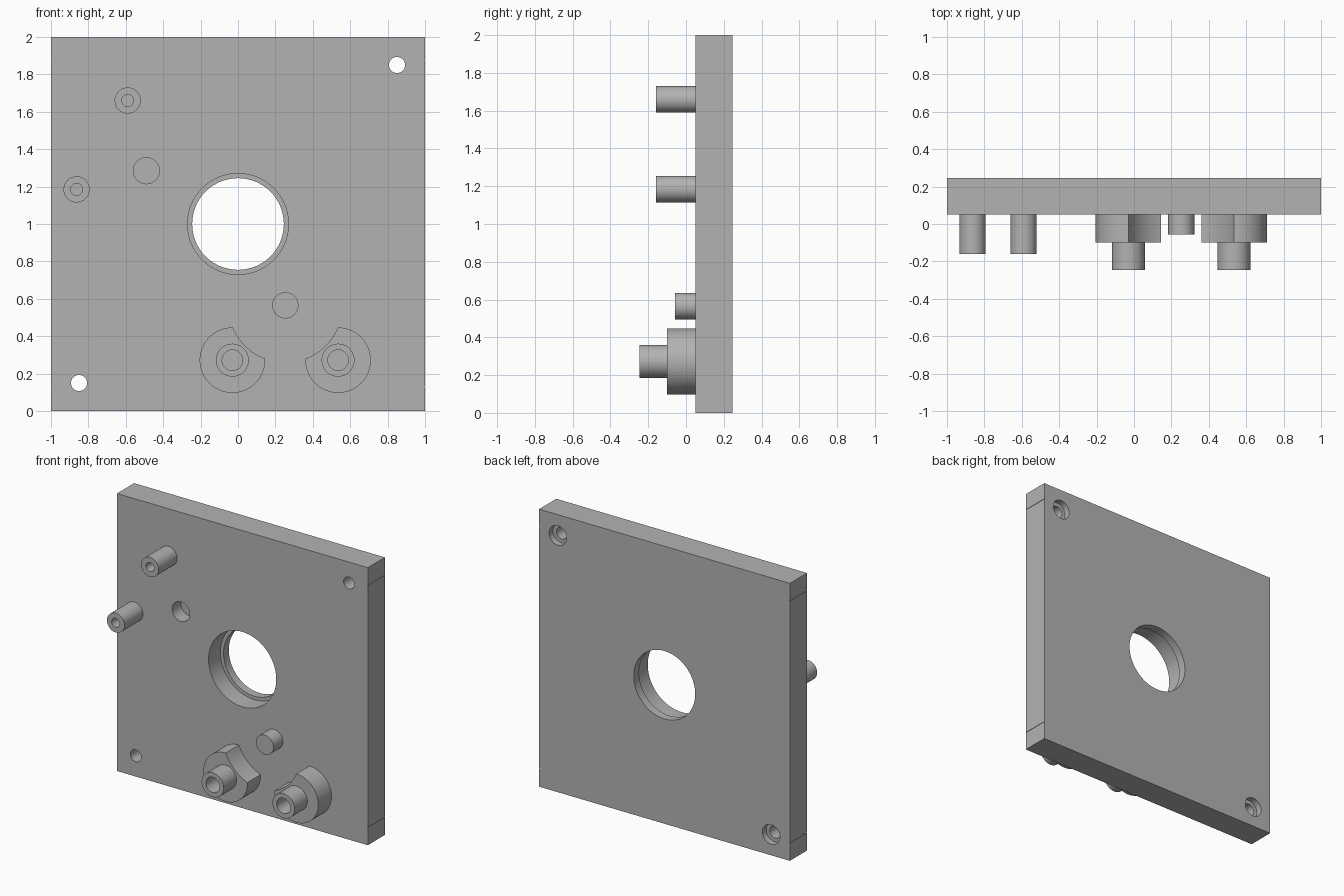
import bpy, math
from mathutils import Matrix, Vector

cube = bpy.data.objects.get("Cube")
if cube:
    bpy.data.objects.remove(cube, do_unlink=True)

grey = bpy.data.materials.new("plain grey")
grey.use_nodes = True
COLOUR = (0.45, 0.45, 0.45, 1)
grey.diffuse_color = COLOUR
grey.node_tree.nodes["Principled BSDF"].inputs["Base Color"].default_value = COLOUR

FRONT, BACK = 0.05, 0.245


def cylinder(name, x, z, r, y0, y1, sides=64):
    """Cylinder along y from y0 (front) to y1 (back)."""
    bpy.ops.mesh.primitive_cylinder_add(
        vertices=sides, radius=r, depth=y1 - y0,
        location=(x, (y0 + y1) / 2, z), rotation=(math.pi / 2, 0, 0))
    ob = bpy.context.object
    ob.name = name
    ob.data.materials.append(grey)
    return ob


def box(name, lo, hi):
    lo, hi = Vector(lo), Vector(hi)
    bpy.ops.mesh.primitive_cube_add(size=1, location=(lo + hi) / 2)
    ob = bpy.context.object
    ob.name = name
    ob.data.transform(Matrix.Diagonal((*(hi - lo), 1)))
    ob.data.materials.append(grey)
    return ob


def combine(target, other, operation):
    """Apply a boolean and remove the helper."""
    mod = target.modifiers.new("boolean", 'BOOLEAN')
    mod.operation, mod.solver, mod.object = operation, 'EXACT', other
    bpy.context.view_layer.objects.active = target
    bpy.ops.object.modifier_apply(modifier=mod.name)
    bpy.data.objects.remove(other, do_unlink=True)


def drill(target, x, z, r, y0, y1):
    combine(target, cylinder("cutter", x, z, r, y0, y1), 'DIFFERENCE')


# Plate with a stepped central opening
plate = box("plate", (-1, FRONT, 0), (1, BACK, 2))
drill(plate, 0, 1, 0.245, 0, 0.3)
drill(plate, 0, 1, 0.27, 0, 0.185)

# Counterbored screw holes in two opposite corners
for side in (-1, 1):
    x, z = 0.85 * side, 1 + 0.85 * side
    drill(plate, x, z, 0.043, 0, 0.3)
    drill(plate, x, z, 0.07, 0.2, 0.3)

# Blind socket
drill(plate, -0.49, 1.285, 0.07, 0, 0.15)

# Fine grooves across both side edges
for side in (-1, 1):
    for z in (0.13, 1.875):
        groove = box("cutter", (side - 0.003, 0, z - 0.003), (side + 0.003, 0.3, z + 0.003))
        combine(plate, groove, 'DIFFERENCE')

parts = [plate]

# Slim hollow posts
for name, x, z in (("upper_post", -0.59, 1.66), ("lower_post", -0.863, 1.185)):
    post = cylinder(name, x, z, 0.07, -0.16, FRONT)
    drill(post, x, z, 0.032, -0.3, 0.3)
    drill(plate, x, z, 0.032, 0, 0.12)
    parts.append(post)

# Solid locating pin
PIN_X, PIN_Z = 0.253, 0.565
parts.append(cylinder("locating_pin", PIN_X, PIN_Z, 0.07, -0.057, FRONT))

# Stepped bosses with a round clearance bite around the pin
for name, x in (("right_boss", -0.03), ("left_boss", 0.535)):
    z = 0.272
    boss = cylinder(name, x, z, 0.175, -0.1, FRONT, 96)
    drill(boss, PIN_X, PIN_Z, 0.305, -0.3, 0.3)
    combine(boss, cylinder("sleeve", x, z, 0.088, -0.245, 0.0), 'UNION')
    drill(boss, x, z, 0.055, -0.4, 0.3)
    drill(plate, x, z, 0.055, 0, 0.12)
    parts.append(boss)

# Smooth round walls, crisp edges
bpy.ops.object.select_all(action='DESELECT')
for ob in parts:
    ob.select_set(True)
bpy.context.view_layer.objects.active = plate
bpy.ops.object.shade_smooth_by_angle(angle=math.radians(30))
